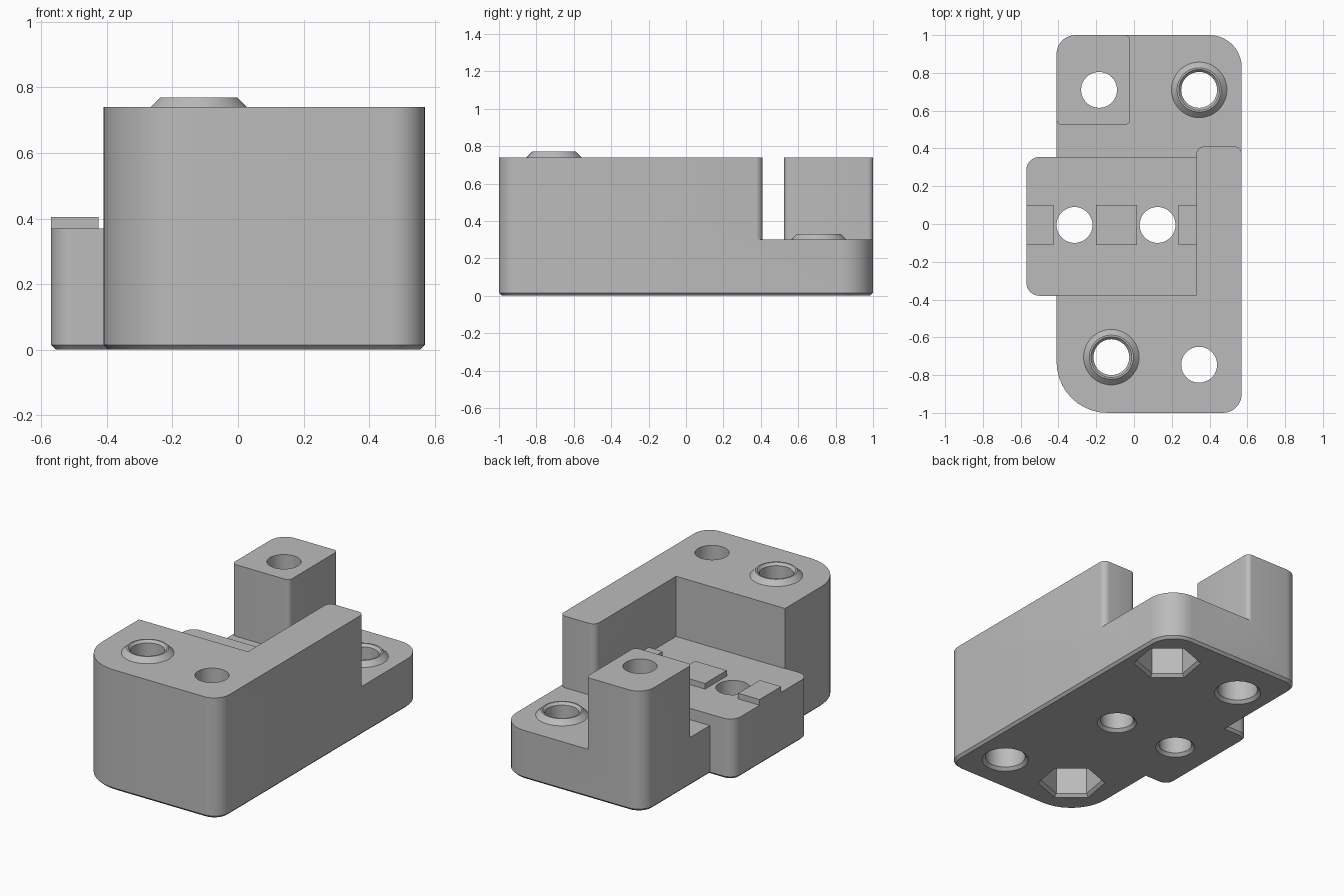
import bpy, bmesh, math
from mathutils import Vector

default = bpy.data.objects.get("Cube")
if default:
    bpy.data.objects.remove(default, do_unlink=True)

grey = bpy.data.materials.new("plain grey")
grey.use_nodes = True
grey.diffuse_color = (0.5, 0.5, 0.5, 1)
grey.node_tree.nodes["Principled BSDF"].inputs["Base Color"].default_value = (0.5, 0.5, 0.5, 1)

CHAMFER = 0.018
HOLE = 0.095


def rounded(corners, steps=10):
    """Outline from (x, y, radius) corners, each replaced by an arc."""
    out = []
    for i, (x, y, r) in enumerate(corners):
        p = Vector((x, y))
        if r == 0:
            out.append(p)
            continue
        a = (Vector(corners[i - 1][:2]) - p).normalized()
        b = (Vector(corners[(i + 1) % len(corners)][:2]) - p).normalized()
        centre = p + (a + b) * r
        for k in range(steps + 1):
            t = k / steps * math.pi / 2
            out.append(centre - b * r * math.cos(t) - a * r * math.sin(t))
    return out


def rect(x0, x1, y0, y1, radii=(0, 0, 0, 0), inset=0):
    xy = ((x0 + inset, y0 + inset), (x1 - inset, y0 + inset),
          (x1 - inset, y1 - inset), (x0 + inset, y1 - inset))
    return rounded([(x, y, max(r - inset, 0)) for (x, y), r in zip(xy, radii)])


def ngon(x, y, r, sides=48, turn=0):
    return [Vector((x + r * math.cos(turn + i * math.tau / sides),
                    y + r * math.sin(turn + i * math.tau / sides))) for i in range(sides)]


def loft(name, layers, closed=False):
    """Stack outlines given as (points, z); closed joins last to first as a ring."""
    bm = bmesh.new()
    rings = [[bm.verts.new((p.x, p.y, z)) for p in pts] for pts, z in layers]
    pairs = list(zip(rings, rings[1:]))
    if closed:
        pairs.append((rings[-1], rings[0]))
    else:
        bm.faces.new(rings[0])
        bm.faces.new(rings[-1])
    for low, high in pairs:
        for i in range(len(low)):
            j = (i + 1) % len(low)
            bm.faces.new((low[i], low[j], high[j], high[i]))
    bmesh.ops.recalc_face_normals(bm, faces=bm.faces)
    mesh = bpy.data.meshes.new(name)
    bm.to_mesh(mesh)
    bm.free()
    mesh.materials.append(grey)
    ob = bpy.data.objects.new(name, mesh)
    bpy.context.collection.objects.link(ob)
    return ob


def select(ob):
    bpy.ops.object.select_all(action="DESELECT")
    ob.select_set(True)
    bpy.context.view_layer.objects.active = ob


def combine(ob, other, operation):
    mod = ob.modifiers.new(operation.lower(), "BOOLEAN")
    mod.operation, mod.object, mod.solver = operation, other, "EXACT"
    select(ob)
    bpy.ops.object.modifier_apply(modifier=mod.name)
    bpy.data.objects.remove(other, do_unlink=True)


def smooth(ob):
    select(ob)
    bpy.ops.object.shade_smooth_by_angle(angle=math.radians(25))


def block(name, bounds, top, radii):
    return loft(name, [(rect(*bounds, radii, 0.015), 0), (rect(*bounds, radii), 0.015),
                       (rect(*bounds, radii), top)])


# Tall body with a different radius on each corner
body = block("body", (-0.41, 0.57, -1, 1), 0.74, (0.27, 0.1, 0.17, 0.1))

# Open space above the base, leaving the front block, side wall and corner post
space = rounded([
    (-1, -0.36, 0), (-0.411, -0.36, 0), (-0.411, -0.375, 0), (0.33, -0.375, 0),
    (0.33, 0.41, 0.04), (0.571, 0.41, 0.04), (0.571, 0.2, 0), (1, 0.2, 0),
    (1, 1.5, 0), (-0.2, 1.5, 0), (-0.2, 1.001, 0), (-0.02, 1.001, 0.03),
    (-0.02, 0.525, 0.03), (-0.411, 0.525, 0.03), (-0.411, 0.7, 0), (-1, 0.7, 0)], 6)
combine(body, loft("space_cutter", [(space, 0.3), (space, 1)]), "DIFFERENCE")

# Middle platform, projecting past the side
platform = block("platform", (-0.57, 0.36, -0.38, 0.355), 0.37, (0.07, 0, 0, 0.07))
combine(body, platform, "UNION")

# Plain through holes, chamfered underneath; corner ones have a wider foot
for x, y, foot in ((-0.185, 0.71, 0.115), (0.345, -0.745, 0.115),
                   (-0.315, -0.005, HOLE), (0.125, -0.005, HOLE)):
    layers = [(ngon(x, y, foot + 2 * CHAMFER), -CHAMFER), (ngon(x, y, foot), CHAMFER)]
    if foot > HOLE:
        layers += [(ngon(x, y, foot), 0.2), (ngon(x, y, HOLE), 0.2)]
    layers.append((ngon(x, y, HOLE), 1))
    combine(body, loft("hole_cutter", layers), "DIFFERENCE")

# Bossed holes with a hexagonal pocket underneath
for name, x, y, top in (("front_boss", -0.12, -0.705, 0.74), ("back_boss", 0.345, 0.71, 0.3)):
    turn = math.radians(20)
    pocket = [(ngon(x, y, r, 6, turn), z) for r, z in
              ((0.175 + 2 * CHAMFER, -CHAMFER), (0.175, CHAMFER), (0.175, 0.21))]
    combine(body, loft("pocket_cutter", pocket), "DIFFERENCE")
    bore = [(ngon(x, y, HOLE), z) for z in (0.1, 1)]
    combine(body, loft("bore_cutter", bore), "DIFFERENCE")
    profile = ((HOLE, 0), (0.147, 0), (0.117, 0.03), (0.108, 0.03), (HOLE, 0.015))
    smooth(loft(name, [(ngon(x, y, r), top + z) for r, z in profile], closed=True))
smooth(body)

# Raised tabs along the platform
for name, x0, x1 in (("outer_tab", -0.57, -0.425), ("middle_tab", -0.2, 0.015),
                     ("inner_tab", 0.235, 0.33)):
    tab = rect(x0, x1, -0.11, 0.1)
    loft(name, [(tab, 0.37), (tab, 0.405)])
